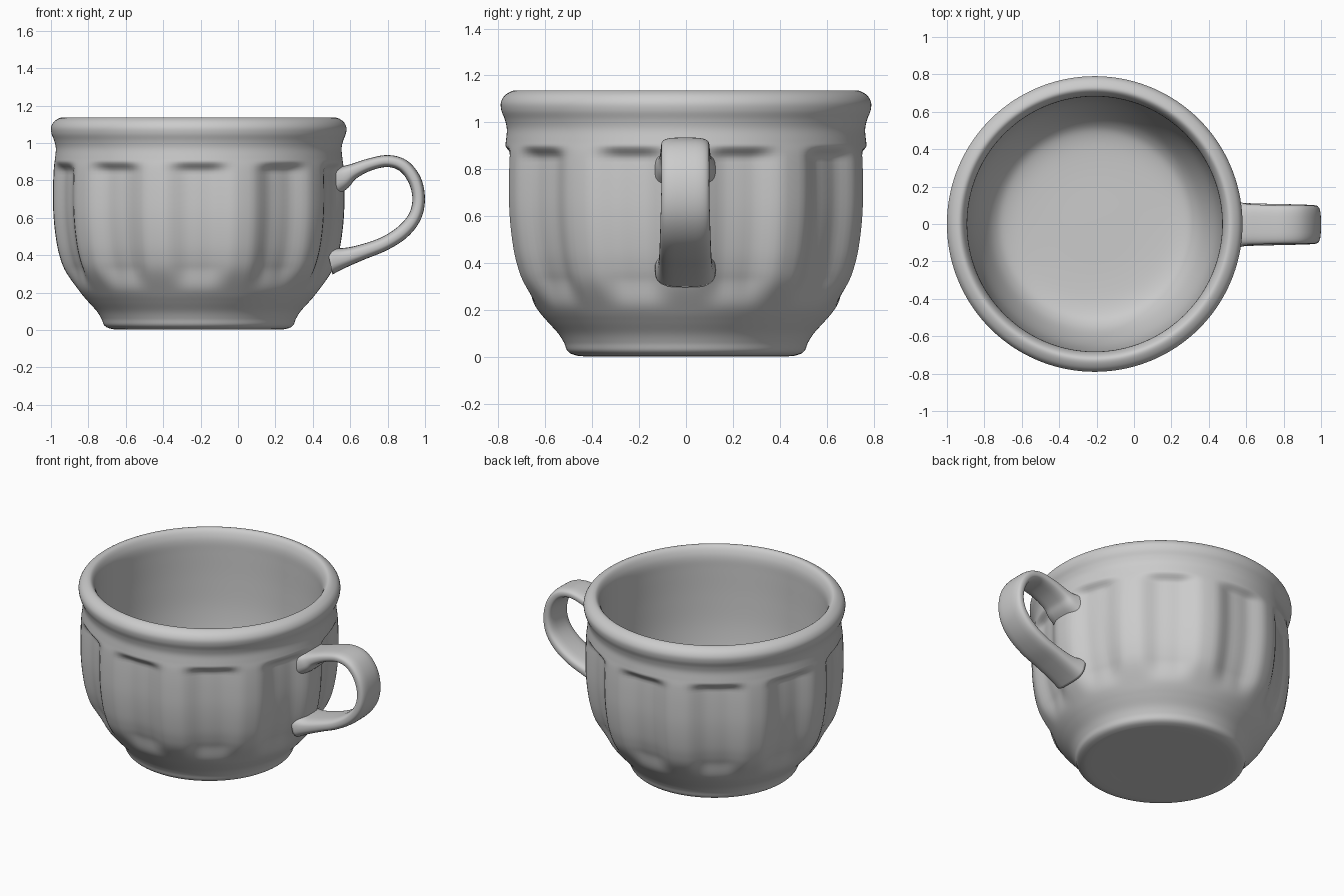
import bpy
import math
from mathutils import Vector

if "Cube" in bpy.data.objects:
    bpy.data.objects.remove(bpy.data.objects["Cube"])

CX = -0.21          # centre of the bowl
SEG = 180
FLUTES = 10


def smoothstep(a, b, x):
    t = min(1.0, max(0.0, (x - a) / (b - a)))
    return t * t * (3 - 2 * t)


def spline(pts, n):
    """Catmull-Rom curve through the points, n samples per span."""
    p = [Vector(q) for q in pts]
    p = [2 * p[0] - p[1]] + p + [2 * p[-1] - p[-2]]
    out = []
    for i in range(1, len(p) - 2):
        a, b, c, d = p[i - 1:i + 3]
        for k in range(n):
            t = k / n
            out.append(0.5 * (2 * b + (c - a) * t + (2 * a - 5 * b + 4 * c - d) * t * t
                              + (3 * b - a - 3 * c + d) * t ** 3))
    return out + [p[-2]]


def make_object(name, verts, faces):
    mesh = bpy.data.meshes.new(name)
    mesh.from_pydata(verts, [], faces)
    mesh.validate()
    for poly in mesh.polygons:
        poly.use_smooth = True
    obj = bpy.data.objects.new(name, mesh)
    bpy.context.collection.objects.link(obj)
    return obj


def skin(rings, first_cap, last_cap):
    """Faces joining equal rings, closed by a polygon at each end if asked."""
    n = len(rings[0])
    verts = [v for r in rings for v in r]
    faces = [(i * n + j, i * n + (j + 1) % n, (i + 1) * n + (j + 1) % n, (i + 1) * n + j)
             for i in range(len(rings) - 1) for j in range(n)]
    if first_cap:
        faces.append(tuple(reversed(range(n))))
    if last_cap:
        faces.append(tuple(range((len(rings) - 1) * n, len(rings) * n)))
    return verts, faces


# Bowl: one revolved profile (radius, height), outside then inside
outer = [(0.02, 0.004), (0.25, 0.003), (0.42, 0.002), (0.475, 0.008), (0.505, 0.025),
         (0.52, 0.06), (0.545, 0.10), (0.59, 0.15), (0.632, 0.20), (0.71, 0.31),
         (0.745, 0.40), (0.765, 0.50), (0.777, 0.62), (0.779, 0.75), (0.775, 0.86),
         (0.768, 0.92), (0.764, 0.97), (0.772, 1.01), (0.787, 1.05), (0.789, 1.085),
         (0.772, 1.115), (0.74, 1.134)]
inner = [(0.715, 1.132), (0.695, 1.105), (0.683, 1.06), (0.682, 0.98), (0.682, 0.80),
         (0.675, 0.60), (0.65, 0.42), (0.60, 0.27), (0.54, 0.17), (0.46, 0.125),
         (0.30, 0.11), (0.02, 0.11)]


def flute_depth(ang, z):
    step = 2 * math.pi / FLUTES
    a = abs((ang % step) - step / 2)          # distance from the flute centre
    across = 1 - smoothstep(math.radians(4), math.radians(15), a)
    along = smoothstep(0.20, 0.34, z) * (1 - smoothstep(0.845, 0.905, z))
    return 0.045 * across * along


rings = []
split = (len(outer) - 1) * 6
for i, (r, z) in enumerate(spline(outer + inner, 6)):
    ring = []
    for j in range(SEG):
        ang = 2 * math.pi * j / SEG
        rr = r - (flute_depth(ang, z) if i <= split else 0)
        ring.append((CX + rr * math.cos(ang), rr * math.sin(ang), max(z, 0)))
    rings.append(ring)
make_object("cup_bowl", *skin(rings, True, True))

# Handle: flat rounded section swept along (x, z, thickness, width)
path = [(0.50, 0.80, 0.19, 0.27), (0.555, 0.815, 0.135, 0.245), (0.61, 0.845, 0.085, 0.22),
        (0.70, 0.883, 0.066, 0.21), (0.80, 0.903, 0.064, 0.205), (0.885, 0.877, 0.068, 0.205),
        (0.945, 0.80, 0.07, 0.205), (0.966, 0.70, 0.067, 0.205), (0.945, 0.605, 0.07, 0.21),
        (0.88, 0.524, 0.075, 0.215), (0.78, 0.46, 0.075, 0.22), (0.66, 0.415, 0.083, 0.225),
        (0.57, 0.387, 0.105, 0.235), (0.49, 0.37, 0.15, 0.26)]
samples = spline(path, 6)
rings = []
for i, s in enumerate(samples):
    d = samples[min(i + 1, len(samples) - 1)] - samples[max(i - 1, 0)]
    tx, tz = Vector((d[0], d[1])).normalized()
    ring = []
    for k in range(32):
        a = 2 * math.pi * k / 32
        c, sn = math.cos(a), math.sin(a)
        u = math.copysign(abs(c) ** 0.55, c) * s[3] / 2
        v = math.copysign(abs(sn) ** 0.75, sn) * s[2] / 2
        ring.append((s[0] - tz * v, u - 0.003, s[1] + tx * v))
    rings.append(ring)
make_object("cup_handle", *skin(rings, True, True))
